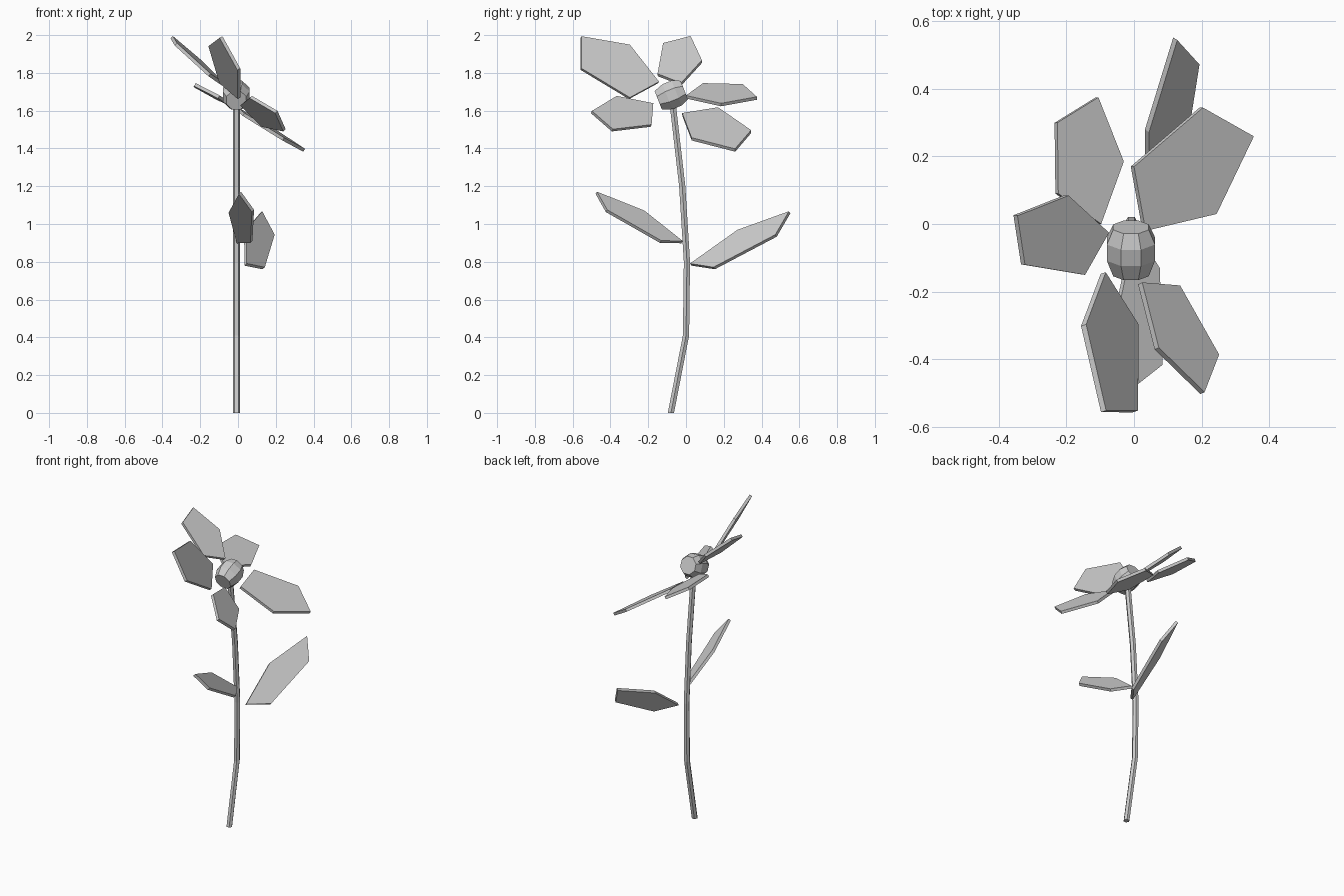
import bpy, bmesh, math
from mathutils import Vector, Matrix

if "Cube" in bpy.data.objects:
    bpy.data.objects.remove(bpy.data.objects["Cube"])


def blade(name, pts, thickness=0.018):
    """Flat five-sided plate: points flattened to their mean plane, then thickened."""
    pts = [Vector(p) for p in pts]
    c = sum(pts, Vector()) / len(pts)
    n = Vector()
    for a, b in zip(pts, pts[1:] + pts[:1]):
        n += (a - c).cross(b - c)
    n.normalize()
    if n.z < 0:
        n = -n
        pts.reverse()
    flat = [p - n * (p - c).dot(n) for p in pts]
    k = len(flat)
    verts = [p + n * s * thickness / 2 for s in (-1, 1) for p in flat]
    faces = [tuple(reversed(range(k))), tuple(range(k, 2 * k))]
    faces += [(i, (i + 1) % k, k + (i + 1) % k, k + i) for i in range(k)]
    me = bpy.data.meshes.new(name)
    me.from_pydata(verts, [], faces)
    ob = bpy.data.objects.new(name, me)
    bpy.context.collection.objects.link(ob)
    return ob


# Petals
blade("petal_right", [(0.20, 0.345, 1.49), (0.35, 0.26, 1.39), (0.24, 0.03, 1.45),
                      (0.03, -0.02, 1.58), (-0.005, 0.17, 1.61)])
blade("petal_back", [(-0.11, 0.375, 1.665), (-0.23, 0.30, 1.735), (-0.23, 0.09, 1.735),
                     (-0.10, 0.0, 1.675), (-0.035, 0.185, 1.63)])
blade("petal_left", [(-0.35, 0.025, 1.99), (-0.20, 0.085, 1.86), (-0.08, -0.025, 1.74),
                     (-0.15, -0.15, 1.79), (-0.33, -0.12, 1.95)])
blade("petal_front_left", [(-0.09, -0.555, 1.99), (-0.15, -0.30, 1.945), (-0.09, -0.145, 1.75),
                           (0.005, -0.30, 1.665), (0.005, -0.555, 1.82)])
blade("petal_front_right", [(0.065, -0.37, 1.67), (0.02, -0.175, 1.635), (0.13, -0.185, 1.52),
                            (0.245, -0.39, 1.495), (0.205, -0.50, 1.595)])

# Leaves
blade("leaf_back", [(0.12, 0.55, 1.06), (0.19, 0.475, 0.94), (0.135, 0.15, 0.765),
                    (0.04, 0.025, 0.785), (0.04, 0.275, 0.965)])
blade("leaf_front", [(0.01, -0.475, 1.165), (0.08, -0.42, 1.07), (0.07, -0.135, 0.905),
                     (0.0, -0.02, 0.905), (-0.045, -0.225, 1.065)])

# Bent stem
path = [(-0.08, 0), (0.0, 0.41), (0.005, 0.80), (-0.02, 1.20), (-0.072, 1.65)]
sides, radius, sx = 6, 0.019, -0.008
bm = bmesh.new()
rings = []
for y, z in path:
    rings.append([bm.verts.new((sx + radius * math.cos(2 * math.pi * i / sides),
                                y + radius * math.sin(2 * math.pi * i / sides), z))
                  for i in range(sides)])
for lo, hi in zip(rings, rings[1:]):
    for i in range(sides):
        j = (i + 1) % sides
        bm.faces.new((lo[i], lo[j], hi[j], hi[i]))
bm.faces.new(rings[0][::-1])
bm.faces.new(rings[-1])
me = bpy.data.meshes.new("stem")
bm.to_mesh(me)
bm.free()
bpy.context.collection.objects.link(bpy.data.objects.new("stem", me))

# Flower centre: eight-sided barrel lying along the y direction, tipped upward at the back
bm = bmesh.new()
rings = []
for h, r in ((-0.074, 0.057), (-0.022, 0.077), (0.03, 0.077), (0.074, 0.057)):
    rings.append([bm.verts.new((r * math.cos(math.pi * (i + 0.5) / 4),
                                r * math.sin(math.pi * (i + 0.5) / 4), h)) for i in range(8)])
for lo, hi in zip(rings, rings[1:]):
    for i in range(8):
        j = (i + 1) % 8
        bm.faces.new((lo[i], lo[j], hi[j], hi[i]))
bm.faces.new(rings[0][::-1])
bm.faces.new(rings[-1])
rot = Vector((0, 0.93, 0.37)).to_track_quat('Z', 'Y').to_matrix().to_4x4()
bm.transform(Matrix.Translation((-0.009, -0.078, 1.682)) @ rot)
me = bpy.data.meshes.new("flower_centre")
bm.to_mesh(me)
bm.free()
head = bpy.data.objects.new("flower_centre", me)
bpy.context.collection.objects.link(head)
